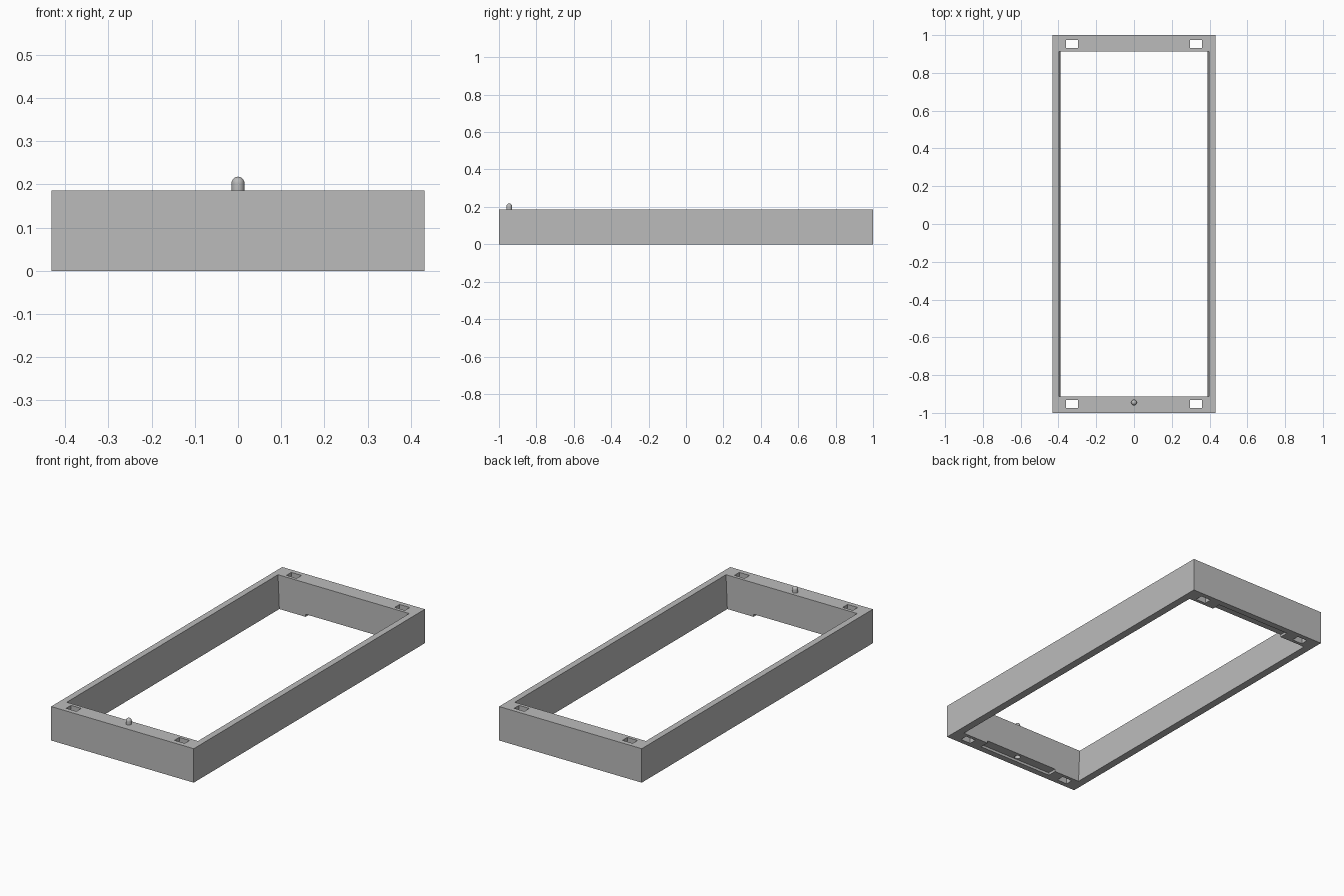
import bpy, bmesh

old = bpy.data.objects.get("Cube")
if old:
    bpy.data.objects.remove(old, do_unlink=True)

grey = bpy.data.materials.new("plain grey")
grey.use_nodes = True
colour = (0.5, 0.5, 0.5, 1)
grey.diffuse_color = colour
grey.node_tree.nodes["Principled BSDF"].inputs["Base Color"].default_value = colour

W, L, H = 0.432, 1.0, 0.186      # half width, half length, height
PIN_Y, PIN_R = -0.945, 0.015


def finish(bm, name):
    bmesh.ops.recalc_face_normals(bm, faces=bm.faces)
    mesh = bpy.data.meshes.new(name)
    bm.to_mesh(mesh)
    bm.free()
    obj = bpy.data.objects.new(name, mesh)
    bpy.context.collection.objects.link(obj)
    mesh.materials.append(grey)
    return obj


def block(name, x, y, z, top_grow=0.0):
    """Box from (low, high) ranges; the top can be widened along x."""
    bm = bmesh.new()
    bmesh.ops.create_cube(bm, size=1)
    for v in bm.verts:
        top = v.co.z > 0
        side = 1 if v.co.x > 0 else -1
        v.co = (x[v.co.x > 0] + (side * top_grow if top else 0),
                y[v.co.y > 0], z[top])
    return finish(bm, name)


def cut(target, cutter):
    cutter.hide_render = True
    mod = target.modifiers.new(cutter.name, 'BOOLEAN')
    mod.operation = 'DIFFERENCE'
    mod.solver = 'EXACT'
    mod.object = cutter
    bpy.context.view_layer.objects.active = target
    bpy.ops.object.modifier_apply(modifier=mod.name)
    bpy.data.objects.remove(cutter, do_unlink=True)


# Rectangular frame with slightly drafted long inner walls
frame = block("frame", (-W, W), (-L, L), (0, H))
cut(frame, block("opening", (-0.389, 0.389), (-0.914, 0.914), (-0.01, H + 0.01), 0.009))

for s in (-1, 1):
    # Shallow recess under each end rail
    ys = sorted((s * 0.90, s * 0.965))
    cut(frame, block("recess", (-0.23, 0.23), ys, (-0.02, 0.014)))
    # Through slots in the corners
    for t in (-1, 1):
        cx, cy = t * 0.328, s * 0.953
        cut(frame, block("slot", (cx - 0.031, cx + 0.031),
                         (cy - 0.021, cy + 0.021), (-0.05, H + 0.05)))

# Socket under the front rail
bm = bmesh.new()
bmesh.ops.create_cone(bm, cap_ends=True, segments=24, radius1=PIN_R + 0.001,
                      radius2=PIN_R + 0.001, depth=0.07)
bmesh.ops.translate(bm, verts=bm.verts, vec=(0, PIN_Y, 0.014))
cut(frame, finish(bm, "socket"))

# Locating pin with a domed top
bm = bmesh.new()
bmesh.ops.create_uvsphere(bm, u_segments=24, v_segments=12, radius=PIN_R)
for v in bm.verts:
    v.co.z = v.co.z + 0.203 if v.co.z > -0.001 else H - 0.005
    v.co.y += PIN_Y
pin = finish(bm, "locating_pin")
bpy.ops.object.select_all(action='DESELECT')
pin.select_set(True)
bpy.context.view_layer.objects.active = pin
bpy.ops.object.shade_smooth_by_angle()
